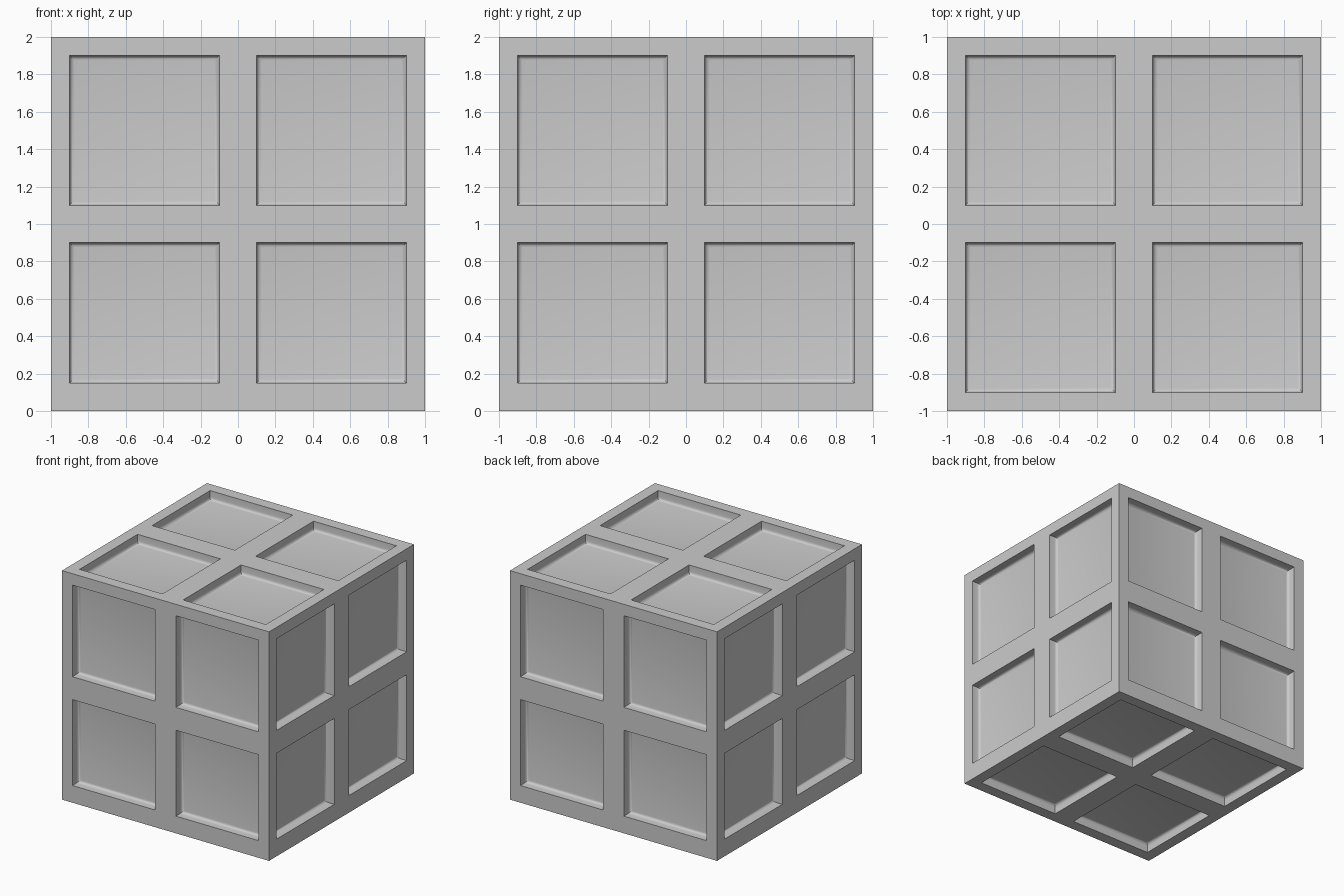
import bpy, bmesh
from mathutils import Vector
from math import radians, sin, cos, pi

if "Cube" in bpy.data.objects:
    bpy.data.objects.remove(bpy.data.objects["Cube"])

DEPTH, FILLET = 0.08, 0.025
# recess section: straight wall, then a small fillet into the floor (inset, depth)
SECTION = [(0, 0)] + [(FILLET * (1 - cos(a)), DEPTH - FILLET + FILLET * sin(a))
                      for a in (i * pi / 8 for i in range(5))]

bm = bmesh.new()


def panel_face(u, v, cuts_v):
    """One cube side: flat frame with four recessed panels."""
    u, v = Vector(u), Vector(v)
    n = u.cross(v)
    cuts_u = [-1, -0.9, -0.1, 0.1, 0.9, 1]

    def vert(a, b, d=0):
        return bm.verts.new(u * a + v * b + n * (1 - d) + Vector((0, 0, 1)))

    def ring(a0, a1, b0, b1, i, d):
        return [vert(a0 + i, b0 + i, d), vert(a1 - i, b0 + i, d),
                vert(a1 - i, b1 - i, d), vert(a0 + i, b1 - i, d)]

    for i in range(5):
        for j in range(5):
            box = (cuts_u[i], cuts_u[i + 1], cuts_v[j], cuts_v[j + 1])
            if i % 2 == 0 or j % 2 == 0:
                bm.faces.new(ring(*box, 0, 0))
                continue
            rings = [ring(*box, *s) for s in SECTION]
            for r, s in zip(rings, rings[1:]):
                for k in range(4):
                    m = (k + 1) % 4
                    bm.faces.new((r[k], r[m], s[m], s[k]))
            bm.faces.new(rings[-1])


# four upright sides (lower rail is a bit taller), then top and bottom
side = [-1, -0.85, -0.1, 0.1, 0.9, 1]
flat = [-1, -0.9, -0.1, 0.1, 0.9, 1]
for u in ((1, 0, 0), (0, 1, 0), (-1, 0, 0), (0, -1, 0)):
    panel_face(u, (0, 0, 1), side)
panel_face((1, 0, 0), (0, 1, 0), flat)
panel_face((1, 0, 0), (0, -1, 0), flat)

bmesh.ops.remove_doubles(bm, verts=bm.verts, dist=1e-4)
mesh = bpy.data.meshes.new("panelled_crate")
bm.to_mesh(mesh)
bm.free()
crate = bpy.data.objects.new("panelled_crate", mesh)
bpy.context.collection.objects.link(crate)
bpy.context.view_layer.objects.active = crate
crate.select_set(True)
bpy.ops.object.shade_smooth_by_angle(angle=radians(30))
